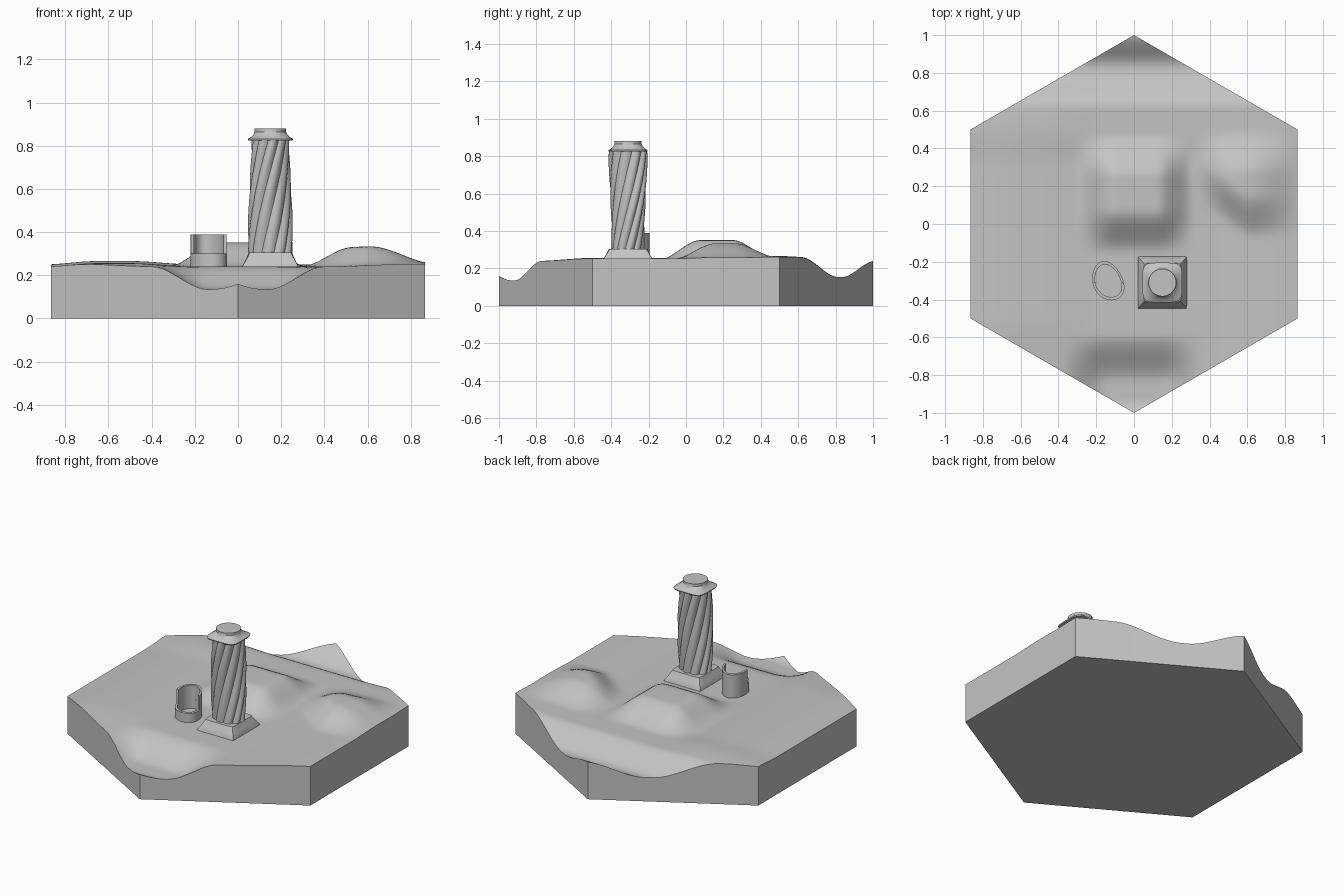
import bpy, bmesh, math
from mathutils import Vector

cube = bpy.data.objects.get("Cube")
if cube:
    bpy.data.objects.remove(cube, do_unlink=True)

stone = bpy.data.materials.new("plain_grey")
stone.use_nodes = True
grey = (0.55, 0.55, 0.55, 1)
stone.diffuse_color = grey
stone.node_tree.nodes["Principled BSDF"].inputs["Base Color"].default_value = grey


def finish(name, bm, angle=35):
    bmesh.ops.recalc_face_normals(bm, faces=bm.faces)
    mesh = bpy.data.meshes.new(name)
    bm.to_mesh(mesh)
    bm.free()
    mesh.materials.append(stone)
    ob = bpy.data.objects.new(name, mesh)
    bpy.context.collection.objects.link(ob)
    bpy.ops.object.select_all(action='DESELECT')
    bpy.context.view_layer.objects.active = ob
    ob.select_set(True)
    bpy.ops.object.shade_smooth_by_angle(angle=math.radians(angle))
    return ob


def step(a, b, v):
    t = min(1, max(0, (v - a) / (b - a)))
    return t * t * (3 - 2 * t)


def bump(v, a, b, c, d):
    return step(a, b, v) * (1 - step(c, d, v))


def ground(x, y):
    z = 0.24
    # gentle swells
    z += 0.016 * bump(x, -0.9, -0.65, -0.5, -0.2) * bump(y, -0.8, -0.5, 0.5, 0.8)
    z += 0.012 * bump(x, 0.4, 0.8, 0.9, 1.2)
    z += 0.01 * bump(y, 0.3, 0.5, 0.7, 1.0)
    # two hills
    z += 0.112 * bump(x, -0.32, -0.1, 0.12, 0.32) * bump(y, -0.16, 0.08, 0.25, 0.48)
    south = 0.7 * max(0, 0.6 - x)
    z += 0.088 * bump(x, 0.28, 0.53, 0.6, 0.92) * bump(y, south - 0.08, south + 0.16, 0.26, 0.5)
    # back trench and front hollow
    z -= 0.093 * bump(y, 0.62, 0.81, 0.83, 1.01)
    z -= 0.105 * bump(x, -0.4, -0.14, 0.14, 0.4) * bump(y, -1.15, -0.93, -0.84, -0.58)
    return z


# Hexagonal terrain tile
bm = bmesh.new()
bmesh.ops.create_grid(bm, x_segments=90, y_segments=90, size=1.05)
for k in range(6):
    a = k * math.pi / 3
    n = Vector((math.cos(a), math.sin(a), 0))
    bmesh.ops.bisect_plane(bm, geom=bm.verts[:] + bm.edges[:] + bm.faces[:],
                           plane_co=n * math.sqrt(0.75), plane_no=n, clear_outer=True)
for v in bm.verts:
    v.co.z = ground(v.co.x, v.co.y)
rim = [e for e in bm.edges if e.is_boundary]
skirt = bmesh.ops.extrude_edge_only(bm, edges=rim)["geom"]
for g in skirt:
    if isinstance(g, bmesh.types.BMVert):
        g.co.z = 0
bmesh.ops.edgeloop_fill(bm, edges=[e for e in bm.edges if e.is_boundary])
finish("terrain_tile", bm)


def loft(name, rings, angle=35):
    """Skin a stack of closed rings and cap both ends."""
    bm = bmesh.new()
    loops = [[bm.verts.new(p) for p in ring] for ring in rings]
    n = len(loops[0])
    for low, high in zip(loops, loops[1:]):
        for i in range(n):
            j = (i + 1) % n
            bm.faces.new((low[i], low[j], high[j], high[i]))
    bm.faces.new(loops[0][::-1])
    bm.faces.new(loops[-1])
    return finish(name, bm, angle)


TX, TY = 0.15, -0.31


def squircle(z, hx, hy, p):
    """Ring between a circle (p=2) and a square (large p)."""
    ring = []
    for i in range(48):
        c, s = math.cos(i * math.tau / 48), math.sin(i * math.tau / 48)
        r = (abs(c) ** p + abs(s) ** p) ** (-1 / p)
        ring.append((TX + hx * r * c, TY + hy * r * s, z))
    return ring


# Tower foot and cap
loft("tower_foot", [squircle(*q) for q in (
    (0.2, 0.13, 0.138, 60), (0.243, 0.13, 0.138, 60), (0.27, 0.115, 0.12, 40),
    (0.305, 0.1, 0.103, 12))])
loft("tower_cap", [squircle(*q) for q in (
    (0.825, 0.103, 0.103, 5), (0.832, 0.105, 0.105, 5), (0.84, 0.09, 0.09, 4),
    (0.851, 0.079, 0.079, 3), (0.864, 0.073, 0.073, 2), (0.88, 0.073, 0.073, 2))])


# Twisted fluted column with an oval section
def column_ring(t):
    turn = math.radians(-10 + 95 * t)
    ring = []
    for i in range(80):
        a = i * math.tau / 80
        flute = 0.88 + 0.12 * abs(math.sin(5 * a))
        x, y = 0.105 * flute * math.cos(a), 0.088 * flute * math.sin(a)
        ring.append((TX + x * math.cos(turn) - y * math.sin(turn),
                     TY + x * math.sin(turn) + y * math.cos(turn), 0.3 + 0.53 * t))
    return ring


loft("twisted_column", [column_ring(k / 30) for k in range(31)], 28)


# Egg-shaped cup: low ring plus a taller back wall
def egg(a, size, z):
    c, s = math.cos(a), math.sin(a)
    return (-0.138 + size * (0.082 * c * (1 - 0.13 * s) - 0.02 * s),
            -0.3 + size * 0.104 * s, z)


def cup_wall(name, start, end, z0, z1, closed):
    bm = bmesh.new()
    count = 48
    cuts = []
    for i in range(count if closed else count + 1):
        a = math.radians(start + (end - start) * i / count)
        cuts.append([bm.verts.new(egg(a, s, z)) for s, z in
                     ((1, z0), (1, z1), (0.83, z1), (0.83, z0))])
    pairs = list(zip(cuts, cuts[1:]))
    if closed:
        pairs.append((cuts[-1], cuts[0]))
    else:
        bm.faces.new(cuts[0])
        bm.faces.new(cuts[-1])
    for p, q in pairs:
        for k in range(4):
            m = (k + 1) % 4
            bm.faces.new((p[k], q[k], q[m], p[m]))
    finish(name, bm)


cup_wall("cup_low_ring", 0, 360, 0.22, 0.3, True)
cup_wall("cup_back_wall", -8, 188, 0.3, 0.39, False)
